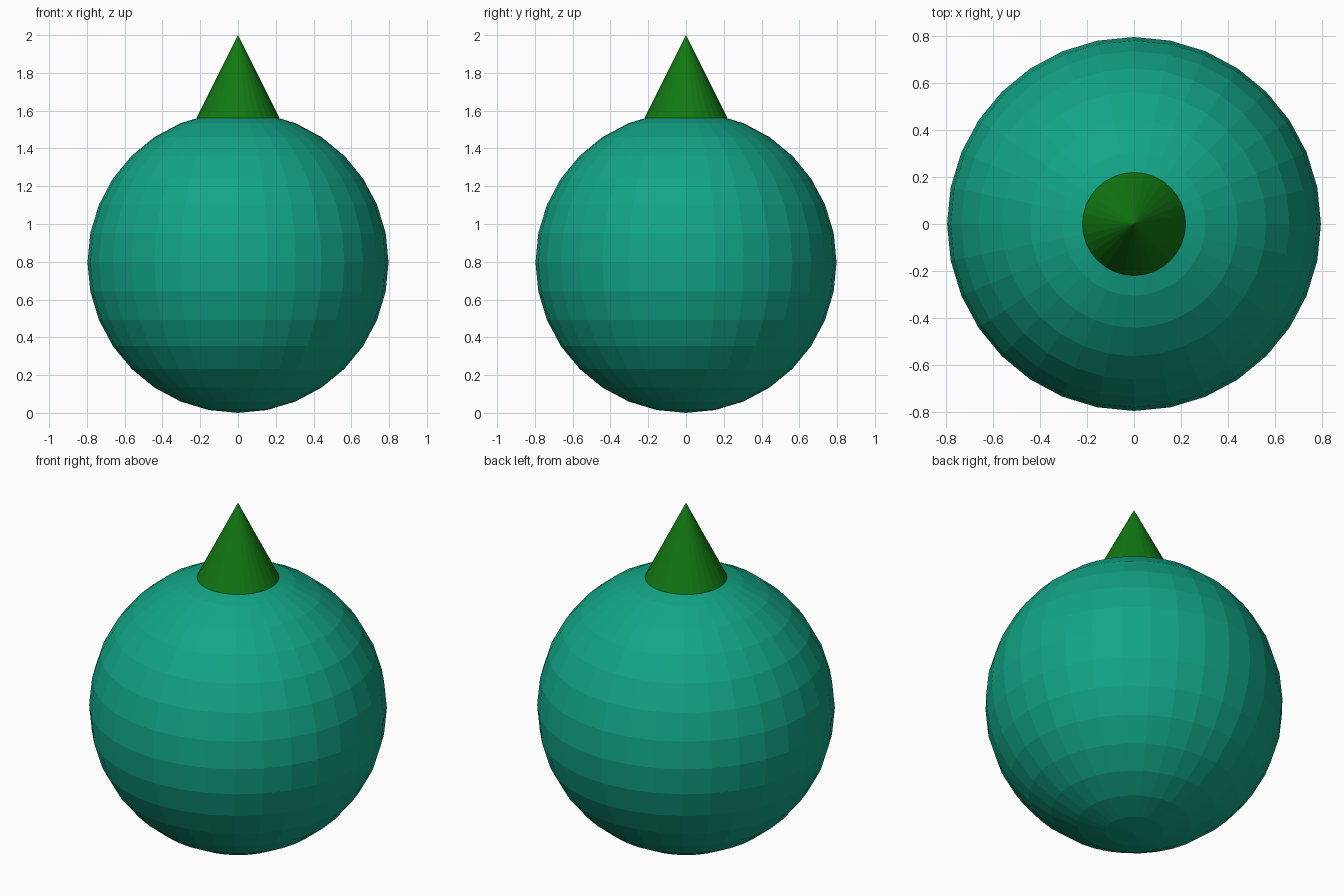
import bpy

if "Cube" in bpy.data.objects:
    bpy.data.objects.remove(bpy.data.objects["Cube"])

R = 0.797          # ball radius
CONE_R = 0.22      # cone base radius
CONE_Z = 1.56      # height where the cone meets the ball


def material(name, color):
    m = bpy.data.materials.new(name)
    m.diffuse_color = (*color, 1.0)
    m.use_nodes = True
    m.node_tree.nodes["Principled BSDF"].inputs["Base Color"].default_value = m.diffuse_color
    return m


def finish(name, mat):
    ob = bpy.context.object
    ob.name = name
    ob.data.materials.append(mat)
    return ob


teal = material("teal", (0.006, 0.376, 0.240))
green = material("green", (0.006, 0.190, 0.006))

# Faceted round body
bpy.ops.mesh.primitive_uv_sphere_add(segments=32, ring_count=16, radius=R,
                                     location=(0, 0, R))
finish("ball_body", teal)

# Pointed cone on top
bpy.ops.mesh.primitive_cone_add(vertices=32, radius1=CONE_R, radius2=0,
                                depth=2 - CONE_Z,
                                location=(0, 0, (2 + CONE_Z) / 2))
finish("top_cone", green)
